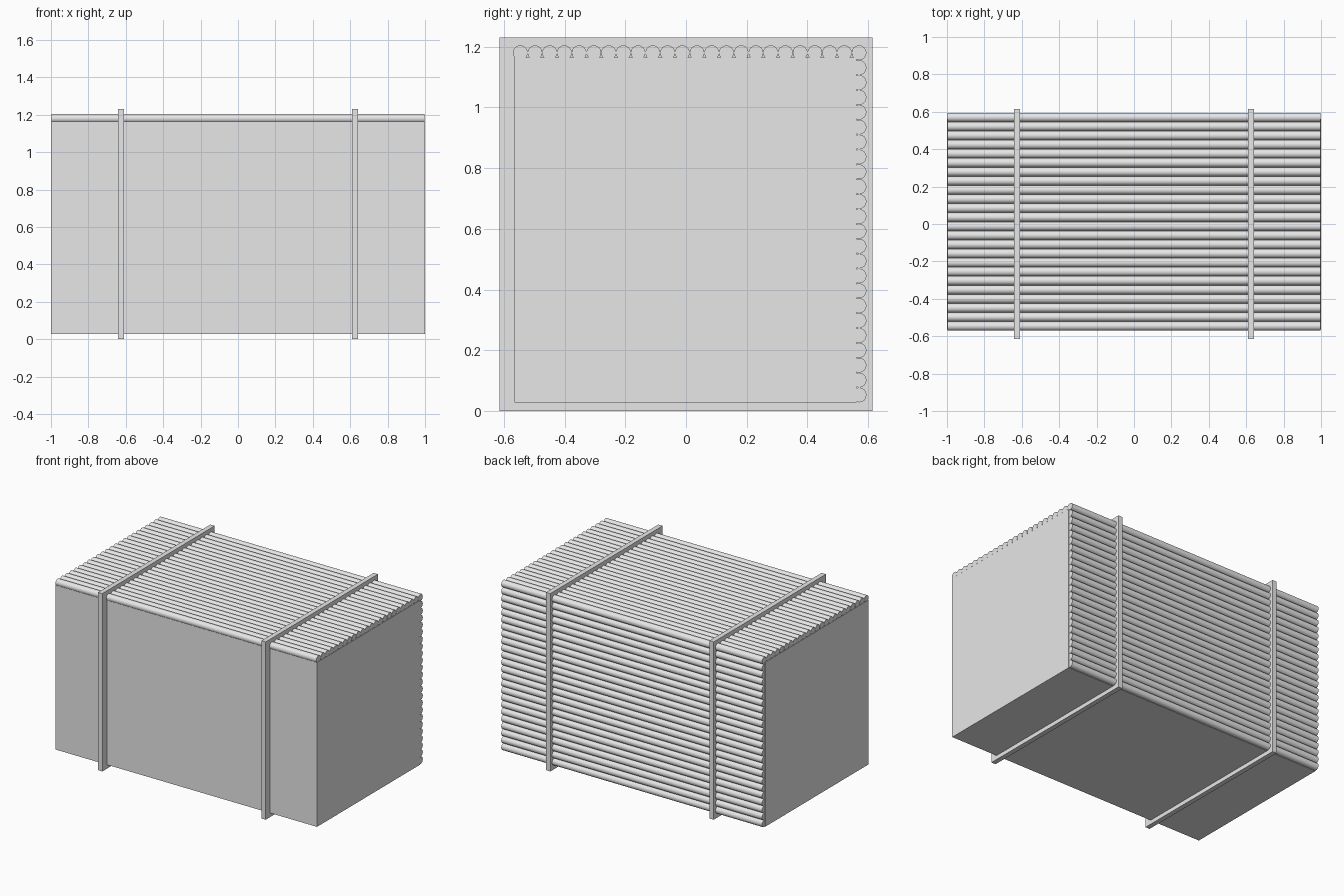
import bpy, bmesh, math
from mathutils import Matrix

if "Cube" in bpy.data.objects:
    bpy.data.objects.remove(bpy.data.objects["Cube"])

grey = bpy.data.materials.new("light grey")
grey.diffuse_color = (0.8, 0.8, 0.8, 1)
grey.use_nodes = True
grey.node_tree.nodes["Principled BSDF"].inputs["Base Color"].default_value = grey.diffuse_color


def finish(name, bm):
    me = bpy.data.meshes.new(name)
    bm.to_mesh(me)
    bm.free()
    me.materials.append(grey)
    ob = bpy.data.objects.new(name, me)
    bpy.context.collection.objects.link(ob)
    return ob


def box(name, x0, x1, y0, y1, z0, z1):
    bm = bmesh.new()
    m = Matrix.Translation(((x0 + x1) / 2, (y0 + y1) / 2, (z0 + z1) / 2))
    bmesh.ops.create_cube(bm, size=1, matrix=m @ Matrix.Diagonal((x1 - x0, y1 - y0, z1 - z0, 1)))
    return finish(name, bm)


def pipes(name, centres, radius=0.0245, half=0.998):
    bm = bmesh.new()
    for y, z in centres:
        m = Matrix.Translation((0, y, z)) @ Matrix.Rotation(math.pi / 2, 4, 'Y')
        bmesh.ops.create_cone(bm, cap_ends=True, segments=16, radius1=radius,
                              radius2=radius, depth=2 * half, matrix=m)
    ob = finish(name, bm)
    bpy.ops.object.select_all(action='DESELECT')
    ob.select_set(True)
    bpy.context.view_layer.objects.active = ob
    bpy.ops.object.shade_smooth_by_angle(angle=math.radians(40))
    return ob


# solid core of the bundle
box("bundle_core", -1, 1, -0.565, 0.561, 0.028, 1.165)

# visible pipe layers: top row (with corner pipe) and back column
N = 24
Y0, Y1, Z0, Z1 = -0.546, 0.57, 0.053, 1.18
pipes("top_pipes", [(Y0 + (Y1 - Y0) * i / (N - 1), Z1) for i in range(N)])
pipes("back_pipes", [(Y1, Z0 + (Z1 - Z0) * i / (N - 1)) for i in range(N - 1)])

# two square bands around the bundle
for side, x in (("left", -0.625), ("right", 0.625)):
    box(side + "_band", x - 0.0165, x + 0.0165, -0.614, 0.614, 0, 1.23)
